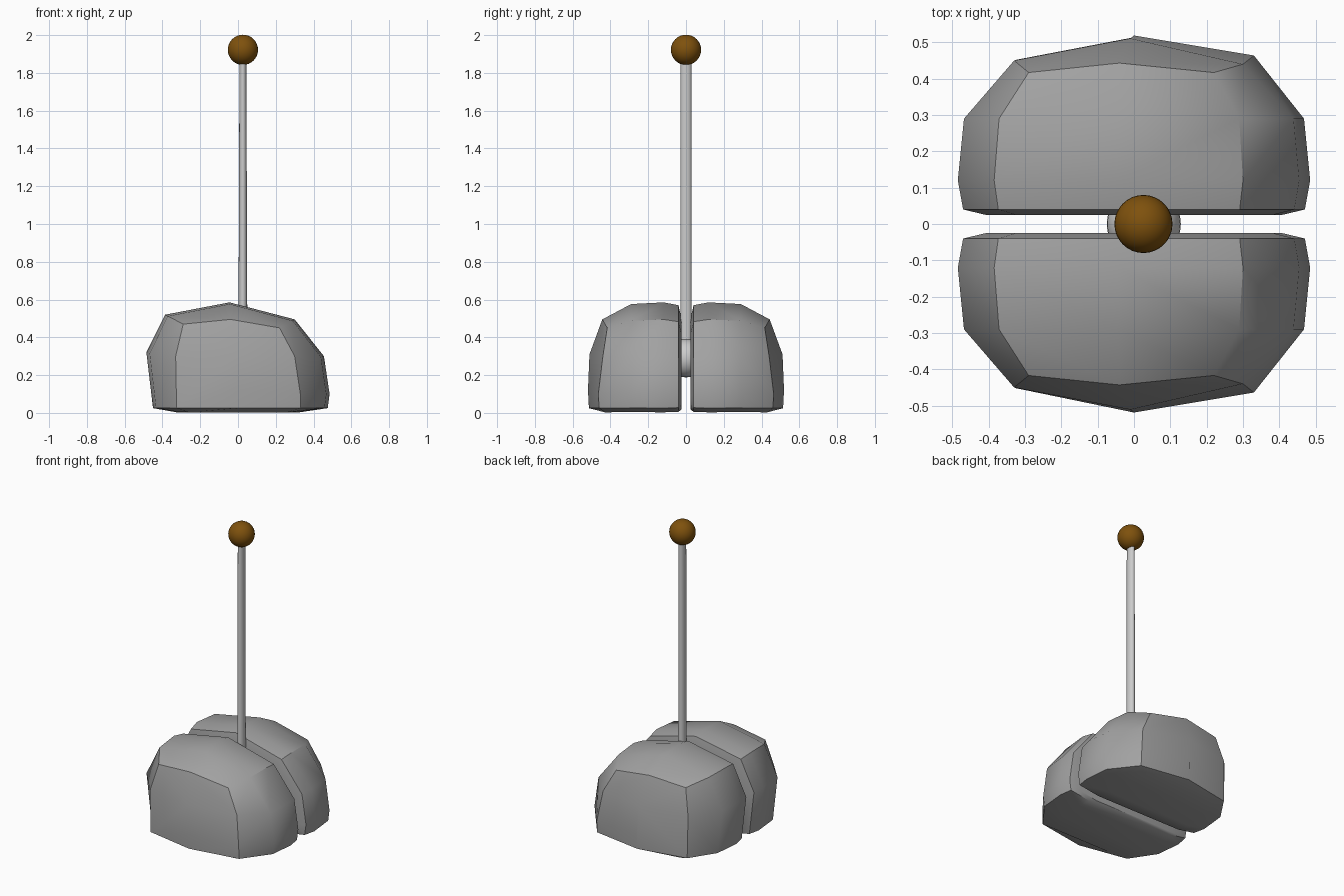
import bpy, bmesh, math

if "Cube" in bpy.data.objects:
    bpy.data.objects.remove(bpy.data.objects["Cube"])


def smooth(obj, angle=36):
    bpy.ops.object.select_all(action='DESELECT')
    obj.select_set(True)
    bpy.context.view_layer.objects.active = obj
    bpy.ops.object.shade_smooth_by_angle(angle=math.radians(angle))


def paint(name, color):
    mat = bpy.data.materials.new(name)
    mat.diffuse_color = (*color, 1)
    mat.use_nodes = True
    mat.node_tree.nodes["Principled BSDF"].inputs["Base Color"].default_value = mat.diffuse_color
    return mat


stone = paint("dark_stone", (.36, .36, .36))
brown = paint("brown", (.21, .083, .004))


def make_object(name, bm):
    bmesh.ops.recalc_face_normals(bm, faces=bm.faces)
    mesh = bpy.data.meshes.new(name)
    bm.to_mesh(mesh)
    bm.free()
    obj = bpy.data.objects.new(name, mesh)
    bpy.context.collection.objects.link(obj)
    smooth(obj)
    return obj


# Rock cross-section (x, z): left foot, over the top, right foot, underside
section = [(-.45, .025), (-.485, .32), (-.385, .52), (-.045, .585), (.30, .495),
           (.455, .30), (.485, .10), (.475, .025), (.325, .003), (-.325, .003)]
# Stations from the split outwards: y, x scale, z scale
stations = [(.025, .84, .86), (.04, .97, .975), (.12, 1, 1), (.29, .965, .985)]
# Rim of the outer cap and its middle column
rim = [(-.325, .452, .025), (-.33, .45, .30), (-.29, .417, .47), (-.04, .443, .495),
       (.22, .417, .45), (.30, .44, .30), (.33, .464, .10), (.33, .46, .025),
       (.26, .43, .003), (-.26, .43, .003)]
column = [(-.01, .511, .31), (0, .519, .12), (0, .514, .025)]


def rock_half(name, side):
    bm = bmesh.new()
    rings = []
    for y, sx, sz in stations:
        rings.append([bm.verts.new((x * sx, side * y, z * sz if z > .03 else z + (1 - sz) * .1))
                      for x, z in section])
    rings.append([bm.verts.new((x, side * y, z)) for x, y, z in rim])
    n = len(section)
    for a, b in zip(rings, rings[1:]):
        for i in range(n):
            j = (i + 1) % n
            bm.faces.new((a[i], a[j], b[j], b[i]))
    bm.faces.new(rings[0])
    lb, lm, tl, tm, tr, rm, rl, rb, br, bl = rings[-1]
    c1, c2, c3 = [bm.verts.new((x, side * y, z)) for x, y, z in column]
    for f in ((tl, tm, c1, lm), (lm, c1, c2, c3, lb), (tm, tr, rm, c1),
              (rm, rl, c2, c1), (rl, rb, c3, c2), (lb, c3, rb, br, bl)):
        bm.faces.new(f)
    obj = make_object(name, bm)
    obj.data.materials.append(stone)


rock_half("rock_front", -1)
rock_half("rock_back", 1)


def ball(name, loc, radius):
    bpy.ops.mesh.primitive_uv_sphere_add(segments=32, ring_count=16, radius=radius, location=loc)
    obj = bpy.context.object
    obj.name = name
    smooth(obj)
    return obj


# Hinge ball held between the halves
ball("socket_ball", (.027, 0, .29), .102)

# Slightly flattened, tapering rod
bpy.ops.mesh.primitive_cone_add(vertices=16, radius1=.03, radius2=.03, depth=1.6,
                                location=(.026, 0, 1.1))
rod = bpy.context.object
rod.name = "rod"
for v in rod.data.vertices:
    v.co.x *= .8 if v.co.z < 0 else .6
smooth(rod)

# Brown knob on top
knob = ball("knob", (.026, 0, 1.922), .08)
knob.data.materials.append(brown)
